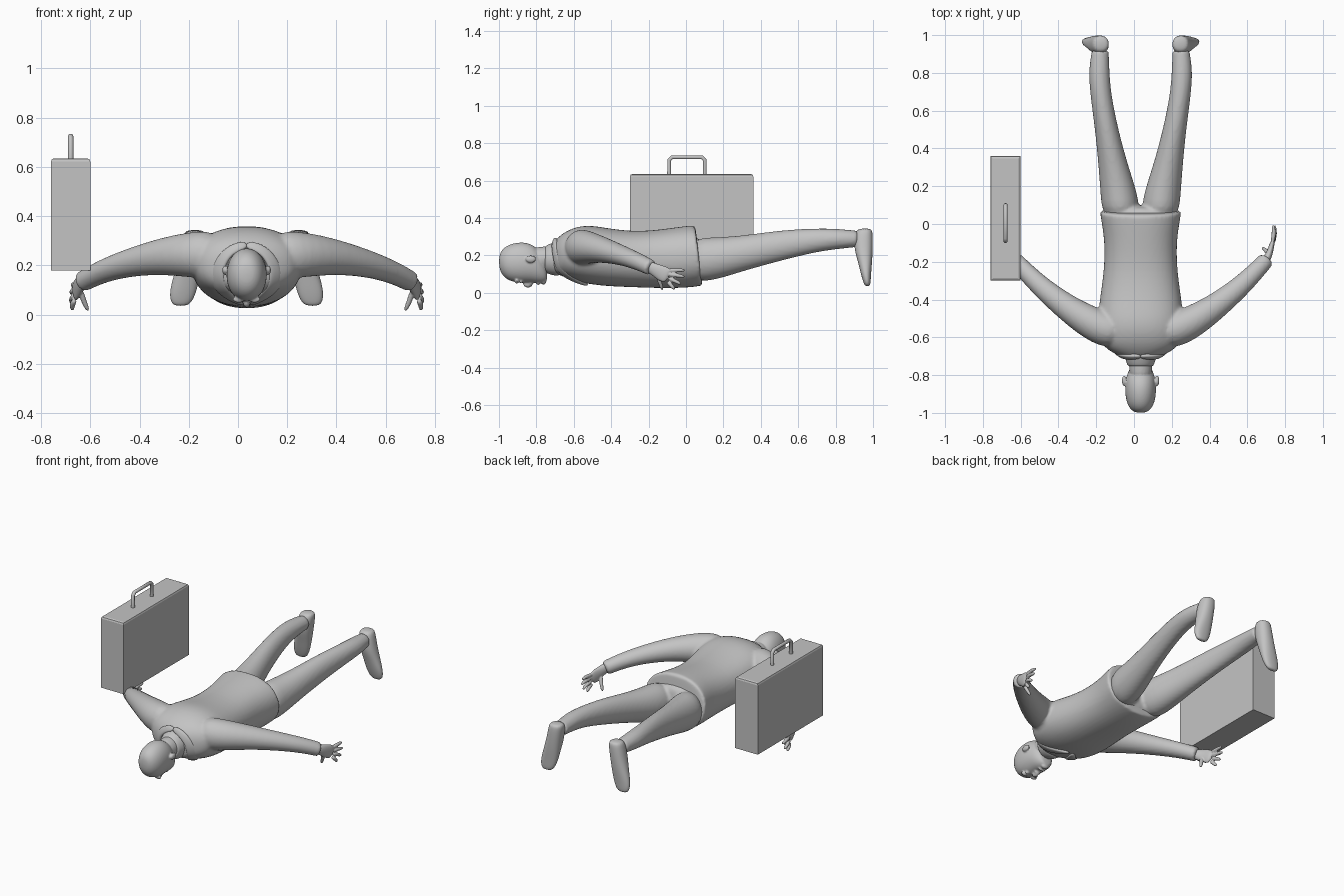
import bpy, bmesh
from math import cos, sin, pi
from mathutils import Vector, Matrix

cube = bpy.data.objects.get("Cube")
if cube:
    bpy.data.objects.remove(cube, do_unlink=True)

BODY_X = 0.035  # the figure lies beside the case
SIDES = 16

grey = bpy.data.materials.new("plain grey")
grey.use_nodes = True
grey.diffuse_color = (0.55, 0.55, 0.55, 1)
grey.node_tree.nodes["Principled BSDF"].inputs["Base Color"].default_value = (0.55, 0.55, 0.55, 1)


def ring(c, u, v, p=2.0):
    """Superellipse section around c with half axes u and v."""
    pts = []
    for i in range(SIDES):
        a = 2 * pi * i / SIDES
        s, t = cos(a), sin(a)
        k = 1.02 / (abs(s) ** p + abs(t) ** p) ** (1 / p)
        pts.append(Vector(c) + Vector(u) * s * k + Vector(v) * t * k)
    return pts


def loft(bm, rings, side=1):
    """Closed skin over a row of sections; side=-1 mirrors it."""
    rows = [[bm.verts.new((p.x * side, p.y, p.z)) for p in r] for r in rings]
    for a, b in zip(rows, rows[1:]):
        for i in range(SIDES):
            j = (i + 1) % SIDES
            bm.faces.new((a[i], a[j], b[j], b[i]))
    bm.faces.new(rows[0])
    bm.faces.new(rows[-1])


def along_y(stations, p=2.0, slant=0.0):
    """Sections facing y from (x, y, half width, low z, high z)."""
    return [ring((x, y, (lo + hi) / 2), (w, 0, 0), (0, slant * (y > 0), (hi - lo) / 2), p)
            for x, y, w, lo, hi in stations]


def limb(stations, up=(0, 0, 1)):
    """Sections square to a path of (x, y, z, half width, half height)."""
    pts = [Vector(s[:3]) for s in stations]
    out = []
    for i, s in enumerate(stations):
        d = (pts[min(i + 1, len(pts) - 1)] - pts[max(i - 1, 0)]).normalized()
        u = d.cross(Vector(up)).normalized()
        out.append(ring(pts[i], u * s[3], u.cross(d) * s[4]))
    return out


def blob(bm, centre, size):
    m = Matrix.Translation(centre) @ Matrix.Diagonal((*size, 1))
    bmesh.ops.create_uvsphere(bm, u_segments=12, v_segments=8, radius=1, matrix=m)


def make(name, bm, voxel=0, smooth=3):
    """Turn the lofts into one smooth part."""
    bmesh.ops.recalc_face_normals(bm, faces=bm.faces)
    for f in bm.faces:
        f.smooth = True
    me = bpy.data.meshes.new(name)
    bm.to_mesh(me)
    bm.free()
    me.materials.append(grey)
    ob = bpy.data.objects.new(name, me)
    ob.location.x = BODY_X
    bpy.context.collection.objects.link(ob)
    sub = ob.modifiers.new("round", 'SUBSURF')
    sub.levels = sub.render_levels = 2
    if voxel:
        rm = ob.modifiers.new("blend", 'REMESH')
        rm.mode = 'VOXEL'
        rm.voxel_size = voxel
        rm.use_smooth_shade = True
        sm = ob.modifiers.new("soften", 'SMOOTH')
        sm.factor = 0.5
        sm.iterations = smooth
    return ob


# Jacket: torso and sleeves blended together
bm = bmesh.new()
loft(bm, along_y([
    (0, -.715, .075, .12, .26), (0, -.69, .13, .10, .29), (0, -.65, .20, .085, .325),
    (0, -.58, .22, .06, .355), (0, -.5, .225, .045, .36), (0, -.4, .215, .035, .34),
    (0, -.25, .192, .03, .325), (0, -.1, .188, .025, .342), (0, .01, .205, .03, .355),
    (0, .065, .214, .04, .36), (0, .07, .214, .04, .36)], 2.4, -.02))
for s in (1, -1):
    loft(bm, limb([
        (.10, -.58, .24, .09, .10), (.22, -.55, .245, .095, .095), (.37, -.46, .235, .072, .07),
        (.52, -.34, .20, .056, .052), (.61, -.25, .165, .048, .045),
        (.665, -.19, .135, .043, .042), (.668, -.186, .133, .043, .042)]), s)
make("jacket", bm, .01)

# Lapels: flat strips folded around the neck and down the chest
bm = bmesh.new()
for s in (1, -1):
    path = [(-.005, -.70, .285), (.07, -.705, .265), (.115, -.695, .20),
            (.12, -.675, .13), (.085, -.63, .08), (.01, -.52, .04)]
    wide = [.018, .022, .026, .034, .032, .012]
    rings = []
    for i, (c, w) in enumerate(zip(path, wide)):
        d = Vector(path[min(i + 1, 5)]) - Vector(path[max(i - 1, 0)])
        n = (Vector(c) - Vector((0, -.5, .2))).normalized()
        u = d.cross(n).normalized()
        rings.append(ring(c, u * w, n * .012, 3))
    loft(bm, rings, s)
make("lapels", bm)

# Shirt collar
bm = bmesh.new()
loft(bm, along_y([(0, -.755, .062, .115, .245), (0, -.75, .07, .105, .252),
                  (0, -.70, .085, .09, .275), (0, -.66, .085, .09, .28)]))
make("shirt_collar", bm)

# Trousers: seat and two legs
bm = bmesh.new()
loft(bm, along_y([(0, -.05, .19, .06, .31), (0, .04, .20, .055, .298), (0, .1, .19, .06, .285)], 2.4))
for s in (1, -1):
    loft(bm, along_y([
        (.10, .02, .1, .055, .295), (.112, .15, .1, .065, .295), (.143, .3, .079, .115, .305),
        (.18, .5, .061, .17, .335), (.214, .7, .055, .22, .346), (.22, .82, .055, .235, .342),
        (.214, .915, .045, .245, .332), (.214, .92, .045, .245, .332)]), s)
make("trousers", bm, .01)

# Shoes: toes hang down and turn outwards
for s, side in ((1, "left"), (-1, "right")):
    bm = bmesh.new()
    loft(bm, [ring((x, y, z), (w, 0, 0), (0, d, 0), 2.4) for x, y, z, w, d in [
        (.21, .957, .345, .036, .034), (.212, .95, .32, .046, .048), (.225, .948, .24, .049, .05),
        (.24, .957, .17, .052, .038), (.257, .962, .1, .055, .027),
        (.265, .968, .055, .045, .019), (.268, .97, .035, .026, .012)]], s)
    make(side + "_shoe", bm)

# Hands: palm, four spread fingers and a thumb
for s, side in ((1, "left"), (-1, "right")):
    bm = bmesh.new()
    loft(bm, limb([(.65, -.21, .145, .024, .03), (.675, -.175, .128, .02, .032),
                   (.69, -.13, .105, .015, .043), (.7, -.09, .088, .012, .043)]), s)
    for start, tip in (((.698, -.10, .118), (.702, -.003, .12)), ((.7, -.095, .098), (.71, -.005, .085)),
                       ((.7, -.095, .078), (.712, -.025, .045)), ((.698, -.10, .06), (.708, -.06, .017)),
                       ((.675, -.155, .10), (.642, -.125, .013))):
        a, b = Vector(start), Vector(tip)
        mid = a.lerp(b, .55) + Vector((.006, 0, .003))
        loft(bm, limb([(*a, .012, .012), (*mid, .011, .011), (*b, .008, .008)], (1, 0, 0)), s)
    make(side + "_hand", bm, .004, 2)

# Head, face down, with neck, ears and features
bm = bmesh.new()
loft(bm, along_y([
    (0, -1.0, .022, .14, .195), (0, -.985, .052, .095, .232), (0, -.945, .075, .062, .26),
    (0, -.885, .083, .053, .272), (0, -.83, .08, .055, .264), (0, -.785, .068, .05, .23),
    (0, -.755, .05, .055, .17), (0, -.742, .03, .065, .12)], 2.1))
loft(bm, along_y([(0, -.83, .06, .11, .25), (0, -.75, .06, .12, .243), (0, -.67, .065, .12, .265)]))
blob(bm, (0, -.845, .048), (.015, .028, .02))
blob(bm, (0, -.83, .05), (.021, .012, .013))
blob(bm, (0, -.79, .051), (.027, .008, .01))
blob(bm, (0, -.762, .06), (.026, .016, .016))
for s in (1, -1):
    blob(bm, (.087 * s, -.83, .18), (.013, .03, .02))
    blob(bm, (.032 * s, -.905, .062), (.026, .01, .014))
    blob(bm, (.032 * s, -.882, .062), (.013, .009, .011))
make("head", bm, .005, 2)

# Briefcase
bm = bmesh.new()
bmesh.ops.create_cube(bm, size=1, matrix=Matrix.Translation((-.68, .03, .4075))
                      @ Matrix.Diagonal((.16, .66, .455, 1)))
top = [e for e in bm.edges if all(v.co.z > .5 for v in e.verts)]
bmesh.ops.bevel(bm, geom=top, offset=.013, segments=2, profile=.5, affect='EDGES')
me = bpy.data.meshes.new("briefcase")
bm.to_mesh(me)
bm.free()
me.materials.append(grey)
bpy.context.collection.objects.link(bpy.data.objects.new("briefcase", me))

# Briefcase handle: bent bar
cu = bpy.data.curves.new("briefcase_handle", 'CURVE')
cu.dimensions = '3D'
cu.bevel_depth = .011
cu.bevel_resolution = 3
cu.use_fill_caps = True
sp = cu.splines.new('POLY')
bar = [(-.09, .625), (-.09, .71), (-.075, .725), (.085, .725), (.1, .71), (.1, .625)]
sp.points.add(len(bar) - 1)
for pt, (y, z) in zip(sp.points, bar):
    pt.co = (-.68, y, z, 1)
cu.materials.append(grey)
bpy.context.collection.objects.link(bpy.data.objects.new("briefcase_handle", cu))
